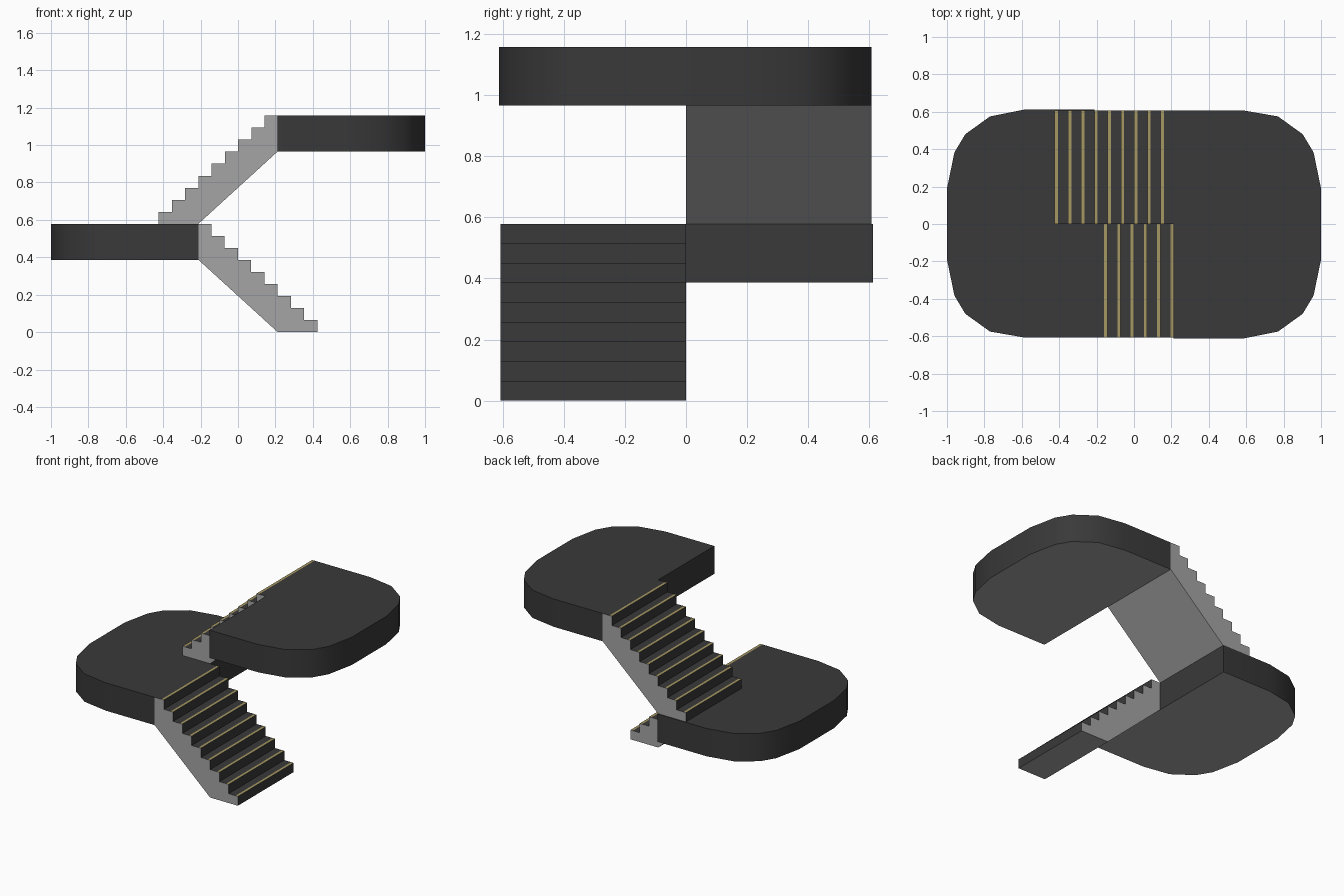
import bpy, bmesh

if "Cube" in bpy.data.objects:
    bpy.data.objects.remove(bpy.data.objects["Cube"])

RISE, RUN, STEPS = 0.0643, 0.0707, 9
W = 0.607          # flight width
NOSE = 0.018       # nosing strip depth


def material(name, rgb):
    m = bpy.data.materials.new(name)
    m.diffuse_color = (*rgb, 1)
    m.use_nodes = True
    m.node_tree.nodes["Principled BSDF"].inputs["Base Color"].default_value = m.diffuse_color
    return m


DARK = material("dark stone", (0.041, 0.041, 0.041))
GREY = material("grey concrete", (0.375, 0.375, 0.375))
BRASS = material("brass strip", (0.38, 0.31, 0.125))


def make(name, bm, mats):
    bmesh.ops.recalc_face_normals(bm, faces=bm.faces[:])
    me = bpy.data.meshes.new(name)
    bm.to_mesh(me)
    bm.free()
    ob = bpy.data.objects.new(name, me)
    bpy.context.collection.objects.link(ob)
    for m in mats:
        me.materials.append(m)
    return ob


def landing(name, side, z0, z1):
    # half-rounded slab; side = +1 right, -1 left (rotated half a turn)
    half = [(0.585, 0.607), (0.77, 0.575), (0.902, 0.48), (0.96, 0.383), (1.0, 0.19)]
    pts = [(0.212, -0.612), (0.585, -0.612)] + [(x, -y) for x, y in half[1:]]
    pts += half[::-1] + [(0.212, 0.607)]
    bm = bmesh.new()
    lo = [bm.verts.new((side * x, side * y, z0)) for x, y in pts]
    hi = [bm.verts.new((side * x, side * y, z1)) for x, y in pts]
    bm.faces.new(lo).material_index = 1      # grey ceiling side
    bm.faces.new(hi)
    for i in range(len(pts)):
        j = (i + 1) % len(pts)
        bm.faces.new((lo[i], lo[j], hi[j], hi[i]))
    ob = make(name, bm, [DARK, GREY])
    bpy.ops.object.select_all(action='DESELECT')
    bpy.context.view_layer.objects.active = ob
    ob.select_set(True)
    bpy.ops.object.shade_smooth_by_angle(angle=0.6)


def flight(name, side, z0):
    # stepped side profile climbing towards +x, with a cut line for each strip
    x0 = -0.424
    pts, kinds = [], []          # kinds[i] = material of face from point i to i+1
    for i in range(STEPS):
        x, z = x0 + i * RUN, i * RISE
        pts += [(x, z), (x, z + RISE), (x + NOSE, z + RISE)]
        kinds += [0, 2, 0]       # riser, brass strip, tread
    top = STEPS * RISE
    pts += [(0.212, top), (0.212, top - 0.192), (-0.212, 0)]
    kinds += [0, 1, 1]           # end, sloped soffit, foot
    bm = bmesh.new()
    a = [bm.verts.new((side * x, 0, z0 + z)) for x, z in pts]
    b = [bm.verts.new((side * x, side * W, z0 + z)) for x, z in pts]
    for ring in (a, b):
        bm.faces.new(ring).material_index = 1
    for i, k in enumerate(kinds):
        j = (i + 1) % len(pts)
        bm.faces.new((a[i], a[j], b[j], b[i])).material_index = k
    make(name, bm, [DARK, GREY, BRASS])


H = STEPS * RISE
landing("lower_landing", -1, H - 0.192, H)
landing("upper_landing", 1, 2 * H - 0.192, 2 * H)
flight("lower_flight", -1, 0)
flight("upper_flight", 1, H)
